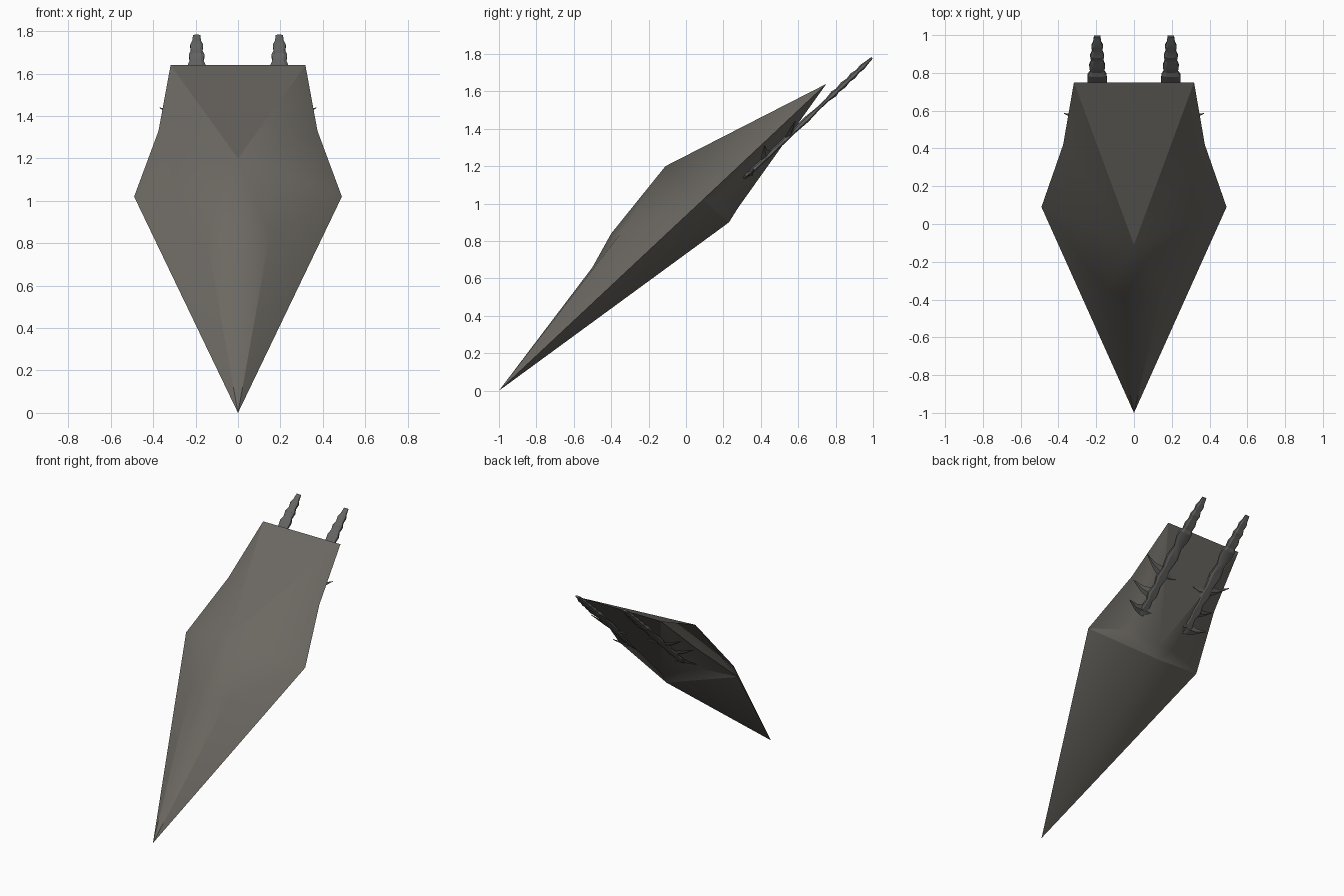
import bpy, bmesh, math
from mathutils import Vector

if "Cube" in bpy.data.objects:
    bpy.data.objects.remove(bpy.data.objects["Cube"])


def material(name, rgb):
    m = bpy.data.materials.new(name)
    m.diffuse_color = (*rgb, 1)
    m.use_nodes = True
    m.node_tree.nodes["Principled BSDF"].inputs["Base Color"].default_value = m.diffuse_color
    return m


hull_mat = material("warm dark grey", (0.15, 0.14, 0.123))
gun_mat = material("neutral dark grey", (0.125, 0.125, 0.122))


def finish(bm, name, mat, angle):
    """Make an object from the right half and mirror it across x = 0."""
    bmesh.ops.recalc_face_normals(bm, faces=bm.faces)
    mesh = bpy.data.meshes.new(name)
    bm.to_mesh(mesh)
    bm.free()
    mesh.materials.append(mat)
    ob = bpy.data.objects.new(name, mesh)
    bpy.context.collection.objects.link(ob)
    mod = ob.modifiers.new("mirror", 'MIRROR')
    mod.use_clip = True
    mod.merge_threshold = 0.0005
    bpy.ops.object.select_all(action='DESELECT')
    bpy.context.view_layer.objects.active = ob
    ob.select_set(True)
    bpy.ops.object.shade_smooth_by_angle(angle=math.radians(angle))
    return ob


# Hull: right half of a faceted dart
points = {
    "nose": (0, -1, 0),
    "front": (0, -0.50, 0.66),
    "brow": (0, -0.40, 0.84),
    "cheek": (0.15, -0.35, 0.84),
    "peak": (0, -0.11, 1.20),
    "wing": (0.49, 0.09, 1.02),
    "shoulder": (0.375, 0.42, 1.33),
    "tail": (0.318, 0.75, 1.64),
    "tail_mid": (0, 0.75, 1.64),
    "keel": (0, 0.23, 0.90),
    "keel_step": (0, 0.28, 0.98),
    "recess": (0.22, 0.20, 1.06),
}
faces = [
    "nose cheek front", "front cheek brow", "brow cheek peak",
    "nose wing cheek", "cheek wing peak", "wing shoulder peak",
    "shoulder tail peak", "peak tail tail_mid",
    "nose keel wing", "wing keel recess", "keel keel_step recess",
    "wing recess shoulder", "recess tail shoulder",
    "recess keel_step tail", "keel_step tail_mid tail",
]
bm = bmesh.new()
v = {k: bm.verts.new(p) for k, p in points.items()}
for f in faces:
    bm.faces.new([v[k] for k in f.split()])
finish(bm, "hull", hull_mat, 25)

# Gun frame: axis start, direction and flat normal
start, end = Vector((0.195, 0.31, 1.135)), Vector((0.195, 0.995, 1.78))
axis = (end - start).normalized()
side = Vector((1, 0, 0))
up = side.cross(axis)


def loft(bm, rings):
    """Skin closed rings of points and cap both ends."""
    rings = [[bm.verts.new(p) for p in r] for r in rings]
    for a, b in zip(rings, rings[1:]):
        for i in range(len(a)):
            j = (i + 1) % len(a)
            bm.faces.new((a[i], a[j], b[j], b[i]))
    bm.faces.new(rings[0])
    bm.faces.new(rings[-1])


def ring(u, w, t):
    c = start + axis * u
    s = t * 0.5
    return [c + side * x + up * y for x, y in
            ((w, s), (w * .6, t), (-w * .6, t), (-w, s),
             (-w, -s), (-w * .6, -t), (w * .6, -t), (w, -s))]


# Gun barrel: flat stepped rod (distance, half width, half thickness)
bm = bmesh.new()
profile = [(0, .012, .008), (.05, .035, .012), (.12, .022, .012), (.17, .040, .014),
           (.24, .025, .012), (.30, .042, .014), (.37, .030, .012), (.46, .045, .016),
           (.54, .032, .010), (.61, .052, .010), (.66, .050, .018), (.685, .038, .012),
           (.73, .042, .018), (.765, .032, .012), (.80, .037, .018), (.835, .027, .011),
           (.87, .031, .016), (.90, .021, .010), (.94, .017, .006)]
loft(bm, [ring(*p) for p in profile])
finish(bm, "gun_barrels", gun_mat, 20)

# Claws: curved spikes reaching out to both sides of each gun
bm = bmesh.new()
claws = [(.33, (.37, .585, 1.44)), (.17, (.355, .42, 1.31)), (.04, (.345, .365, 1.18)),
         (.33, (.075, .55, 1.36)), (.17, (.10, .43, 1.235)), (.05, (.12, .37, 1.16))]
for u, tip in claws:
    base, tip = start + axis * u, Vector(tip)
    mid = base.lerp(tip, 0.5) - axis * 0.012
    rings = []
    for c, a, t in ((base, .045, .012), (mid, .022, .009), (tip, .003, .002)):
        rings.append([c + axis * a, c + up * t, c - axis * a, c - up * t])
    loft(bm, rings)
finish(bm, "gun_claws", gun_mat, 20)
